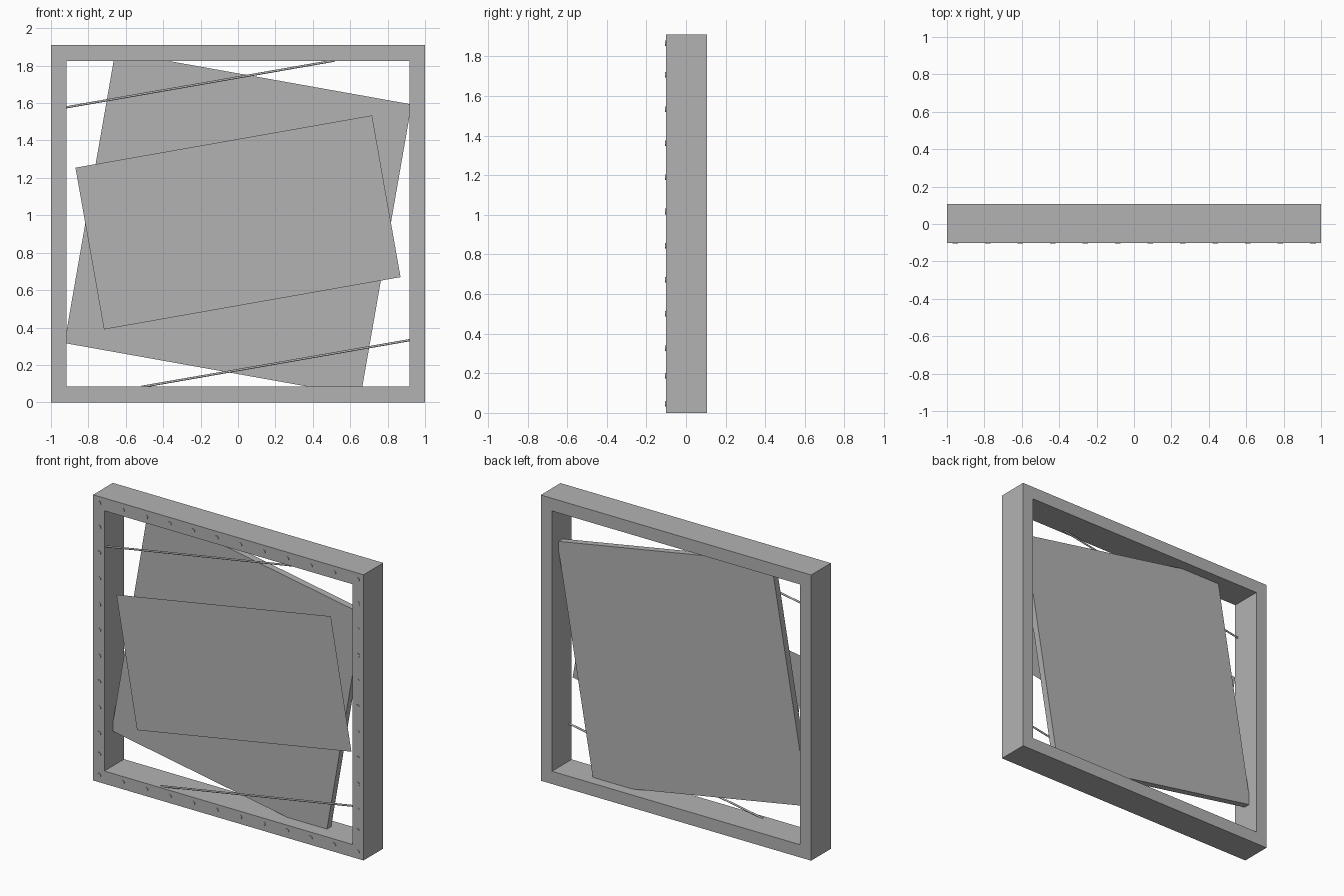
import bpy
import bmesh
from math import radians, atan2, hypot, pi
from mathutils import Matrix, Vector

old = bpy.data.objects.get("Cube")
if old:
    bpy.data.objects.remove(old, do_unlink=True)

# One plain grey for everything
grey = bpy.data.materials.new("plain grey")
grey.use_nodes = True
colour = (0.45, 0.45, 0.45, 1)
grey.diffuse_color = colour
grey.node_tree.nodes["Principled BSDF"].inputs["Base Color"].default_value = colour

HEIGHT = 1.91
MID = HEIGHT / 2
FRONT, BACK = -0.102, 0.106
IN_X, IN_Z = 0.917, 0.87       # half size of the opening


def finish(name, bm):
    bmesh.ops.recalc_face_normals(bm, faces=bm.faces)
    mesh = bpy.data.meshes.new(name)
    bm.to_mesh(mesh)
    bm.free()
    mesh.materials.append(grey)
    obj = bpy.data.objects.new(name, mesh)
    bpy.context.collection.objects.link(obj)
    return obj


def rect(bm, half_x, half_z, y, angle=0, centre=MID):
    turn = Matrix.Rotation(angle, 3, 'Y')
    return [bm.verts.new(turn @ Vector((sx * half_x, 0, sz * half_z)) + Vector((0, y, centre)))
            for sx, sz in ((-1, -1), (1, -1), (1, 1), (-1, 1))]


def extrude(bm, faces, depth):
    new = bmesh.ops.extrude_face_region(bm, geom=faces)["geom"]
    verts = [v for v in new if isinstance(v, bmesh.types.BMVert)]
    bmesh.ops.translate(bm, verts=verts, vec=(0, depth, 0))


# Frame: a mitred ring pushed back
bm = bmesh.new()
outer = rect(bm, 1, MID, FRONT)
inner = rect(bm, IN_X, IN_Z, FRONT)
ring = [bm.faces.new((outer[i], outer[(i + 1) % 4], inner[(i + 1) % 4], inner[i]))
        for i in range(4)]
extrude(bm, ring, BACK - FRONT)
finish("frame", bm)

# Rear panel: tilted slab with its corners trimmed to the opening
half = [(-0.665, IN_Z), (-0.37, IN_Z), (IN_X, 0.64), (IN_X, 0.575)]
outline = half + [(-x, -z) for x, z in half]
bm = bmesh.new()
face = bm.faces.new([bm.verts.new((x, -0.01, MID + z)) for x, z in outline])
extrude(bm, [face], 0.045)
finish("rear_panel", bm)

# Front panel: a thin sheet tilted the other way
bm = bmesh.new()
bm.faces.new(rect(bm, 0.805, 0.439, -0.043, radians(-10), 0.962))
finish("front_panel", bm)

# Two slanting rods that run into the frame
for name, side in (("upper_rod", 1), ("lower_rod", -1)):
    a = Vector((-0.92 * side, -0.078, MID + 0.622 * side))
    b = Vector((0.515 * side, -0.078, MID + 0.872 * side))
    d = b - a
    bm = bmesh.new()
    place = Matrix.Translation((a + b) / 2) @ Matrix.Rotation(atan2(d.x, d.z), 4, 'Y')
    bmesh.ops.create_cone(bm, cap_ends=True, segments=12, radius1=0.006, radius2=0.006,
                          depth=hypot(d.x, d.z), matrix=place)
    rod = finish(name, bm)
    for p in rod.data.polygons:
        p.use_smooth = len(p.vertices) == 4

# Rivets around the face of the frame
spots = [(-0.956 + i * 0.1738, z) for i in range(12) for z in (0.047, 1.867)]
column = [0.187] + [0.327 + i * 0.1724 for i in range(9)]
spots += [(x, z) for x in (-0.956, 0.958) for z in column]
bm = bmesh.new()
for x, z in spots:
    place = Matrix.Translation((x, FRONT, z)) @ Matrix.Rotation(pi / 2, 4, 'X')
    bmesh.ops.create_cone(bm, cap_ends=True, segments=12, radius1=0.014, radius2=0.014,
                          depth=0.006, matrix=place)
finish("rivets", bm)
